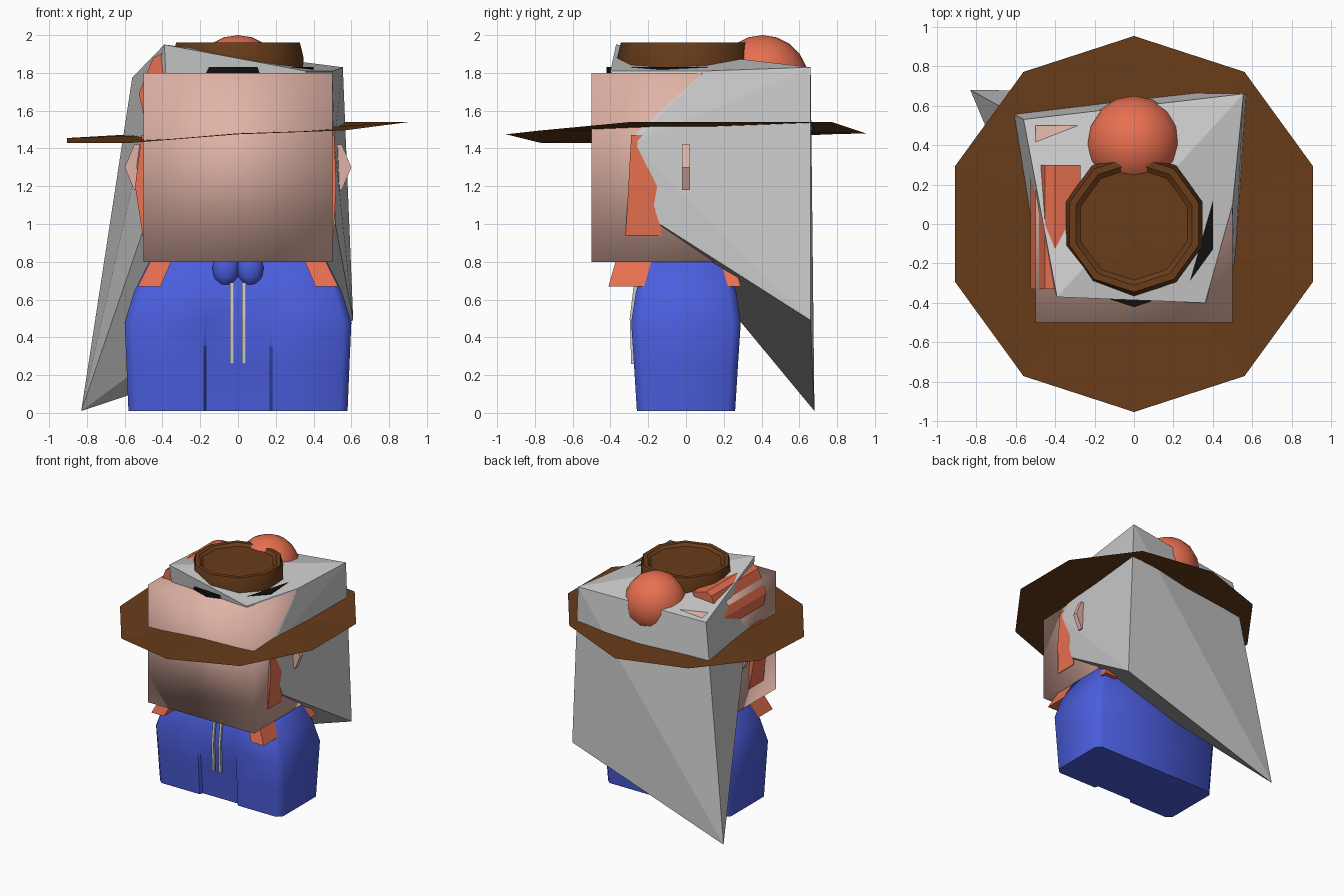
import bpy, bmesh, math
from mathutils import Vector

if "Cube" in bpy.data.objects:
    bpy.data.objects.remove(bpy.data.objects["Cube"])


def mat(name, rgb):
    m = bpy.data.materials.new(name)
    m.diffuse_color = (*rgb, 1)
    m.use_nodes = True
    m.node_tree.nodes["Principled BSDF"].inputs["Base Color"].default_value = m.diffuse_color
    return m


SKIN = mat("skin", (0.75, 0.45, 0.38))
ORANGE = mat("orange", (0.8, 0.16, 0.08))
BLUE = mat("blue", (0.07, 0.11, 0.72))
BROWN = mat("brown", (0.14, 0.045, 0.01))
BLACK = mat("black", (0.005, 0.005, 0.005))


def finish(bm, name, material=None, smooth=None):
    bmesh.ops.recalc_face_normals(bm, faces=bm.faces)
    me = bpy.data.meshes.new(name)
    bm.to_mesh(me)
    bm.free()
    ob = bpy.data.objects.new(name, me)
    bpy.context.collection.objects.link(ob)
    if material:
        me.materials.append(material)
    if smooth is not None:
        bpy.ops.object.select_all(action='DESELECT')
        ob.select_set(True)
        bpy.context.view_layer.objects.active = ob
        bpy.ops.object.shade_smooth_by_angle(angle=math.radians(smooth))
    return ob


def loft(name, rings, material=None, smooth=None):
    """Skin a list of equal-length point rings and cap both ends."""
    bm = bmesh.new()
    rows = [[bm.verts.new(p) for p in r] for r in rings]
    n = len(rows[0])
    for a, b in zip(rows, rows[1:]):
        for i in range(n):
            j = (i + 1) % n
            bm.faces.new((a[i], a[j], b[j], b[i]))
    bm.faces.new(rows[0])
    bm.faces.new(rows[-1])
    return finish(bm, name, material, smooth)


def lathe(name, profile, sides, material, smooth=None):
    """Rings of given radius and height, with a vertex on the front axis."""
    ang = [math.tau * i / sides - math.pi / 2 for i in range(sides)]
    return loft(name, [[(r * math.cos(a), r * math.sin(a), z) for a in ang]
                       for r, z in profile], material, smooth)


def ball(name, centre, size, material, u=16, v=10):
    bm = bmesh.new()
    bmesh.ops.create_uvsphere(bm, u_segments=u, v_segments=v, radius=1)
    for p in bm.verts:
        p.co = Vector(p.co * Vector(size)) + Vector(centre)
    return finish(bm, name, material, 60)


# Square head
bm = bmesh.new()
bmesh.ops.create_cube(bm, size=1)
bmesh.ops.translate(bm, verts=bm.verts, vec=(0, 0, 1.3))
finish(bm, "head", SKIN, 180)

# Jacket body: width, depth, centre panel depth and height of each section
sections = [(0.58, 0.26, 0.23, 0.01), (0.59, 0.275, 0.25, 0.25),
            (0.60, 0.29, 0.285, 0.48), (0.55, 0.265, 0.265, 0.64),
            (0.47, 0.21, 0.21, 0.80), (0.38, 0.16, 0.16, 0.88)]
rings = []
for w, d, c, z in sections:
    s = w * 0.93
    rings.append([(-s, -d, z), (-0.18, -d, z), (-0.17, -c, z), (0.17, -c, z),
                  (0.18, -d, z), (s, -d, z), (w, -d * 0.85, z),
                  (w, d * 0.85, z), (s, d, z), (-s, d, z),
                  (-w, d * 0.85, z), (-w, -d * 0.85, z)])
loft("jacket_body", rings, BLUE, 50)

for s, side in ((-1, "left"), (1, "right")):
    # Collar lobes
    ball("collar_" + side, (s * 0.065, -0.23, 0.77), (0.075, 0.06, 0.1), BLUE, 10, 6)

    # Drawstrings
    x = s * 0.032
    loft("drawstring_" + side,
         [[(x - .01, y, z), (x + .01, y, z), (x + .01, y + .02, z), (x - .01, y + .02, z)]
          for y, z in ((-0.275, 0.69), (-0.298, 0.5), (-0.29, 0.26))])

    # Ears
    loft("ear_" + side,
         [[(s * 0.5 + px, y, 1.3 + pz) for px, pz in
           ((.1, 0), (.05, .12), (-.05, .12), (-.1, 0), (-.05, -.12), (.05, -.12))]
          for y in (-0.02, 0.02)], SKIN)

    # Sideburn in front of the ear
    loft("sideburn_" + side,
         [[(s * px, y, z) for px, y in ((.48, a), (o, a), (o, b), (.48, b))]
          for z, a, b, o in ((0.94, -.32, -.13, .505), (1.2, -.305, -.14, .545 if s < 0 else .52),
                             (1.47, -.29, -.15, .51))], ORANGE)

    # Hair tips below the head
    for k, (a, b, shift) in enumerate(((-.41, -.22, .04), (-.11, .09, 0), (.1, .29, -.04))):
        loft(f"hair_tip_{side}_{k + 1}",
             [[(s * x0, a + sh, z), (s * x1, a + sh, z), (s * x1, b + sh, z), (s * x0, b + sh, z)]
              for x0, x1, z, sh in ((.41, .53, .67, 0), (.35, .46, .81, shift),
                                    (.32, .43, .86, shift))], ORANGE)

# Orange hair slab on the upper left of the head
loft("upper_hair_lock",
     [[(x, y, z) for x, z in ((-.27, 1.87), (-.40, 1.905), (-.45, 1.88), (-.525, 1.69),
                              (-.50, 1.58), (-.40, 1.58))]
      for y in (-0.33, 0.30)], ORANGE)

# Grey draped back piece, an angular hull over the top and back
bm = bmesh.new()
corners = [(-.39, -.37, 1.95), (.36, -.40, 1.81), (.50, .10, 1.81), (.555, .66, 1.83),
           (-.56, .53, 1.775), (-.83, .68, .01), (.61, .66, .49),
           (.51, -.28, 1.43), (.515, -.14, 1.0), (-.36, -.30, 1.38)]
for p in corners:
    bm.verts.new(p)
bmesh.ops.convex_hull(bm, input=bm.verts)
finish(bm, "back_drape")

# Hat brim: thin, slightly warped ten-sided sheet
bm = bmesh.new()
heights = [1.475, 1.495, 1.54, 1.54, 1.54, 1.48, 1.475, 1.455, 1.43, 1.43]
rim = []
for i, z in enumerate(heights):
    a = math.tau * i / 10 - math.pi / 2
    rim.append(bm.verts.new((.953 * math.cos(a), .953 * math.sin(a), z)))
mid = bm.verts.new((0, 0, 1.485))
for i in range(10):
    bm.faces.new((mid, rim[i], rim[(i + 1) % 10]))
finish(bm, "hat_brim", BROWN)

# Hat band and dished crown
lathe("hat_band", [(.42, 1.72), (.42, 1.83)], 10, BLACK)
lathe("hat_crown", [(.36, 1.78), (.365, 1.88), (.345, 1.96), (.31, 1.96),
                    (.285, 1.94), (.05, 1.945)], 10, BROWN, 40)

# Hair bun behind the crown
ball("hair_bun", (0, .405, 1.755), (.245, .245, .245), ORANGE)
